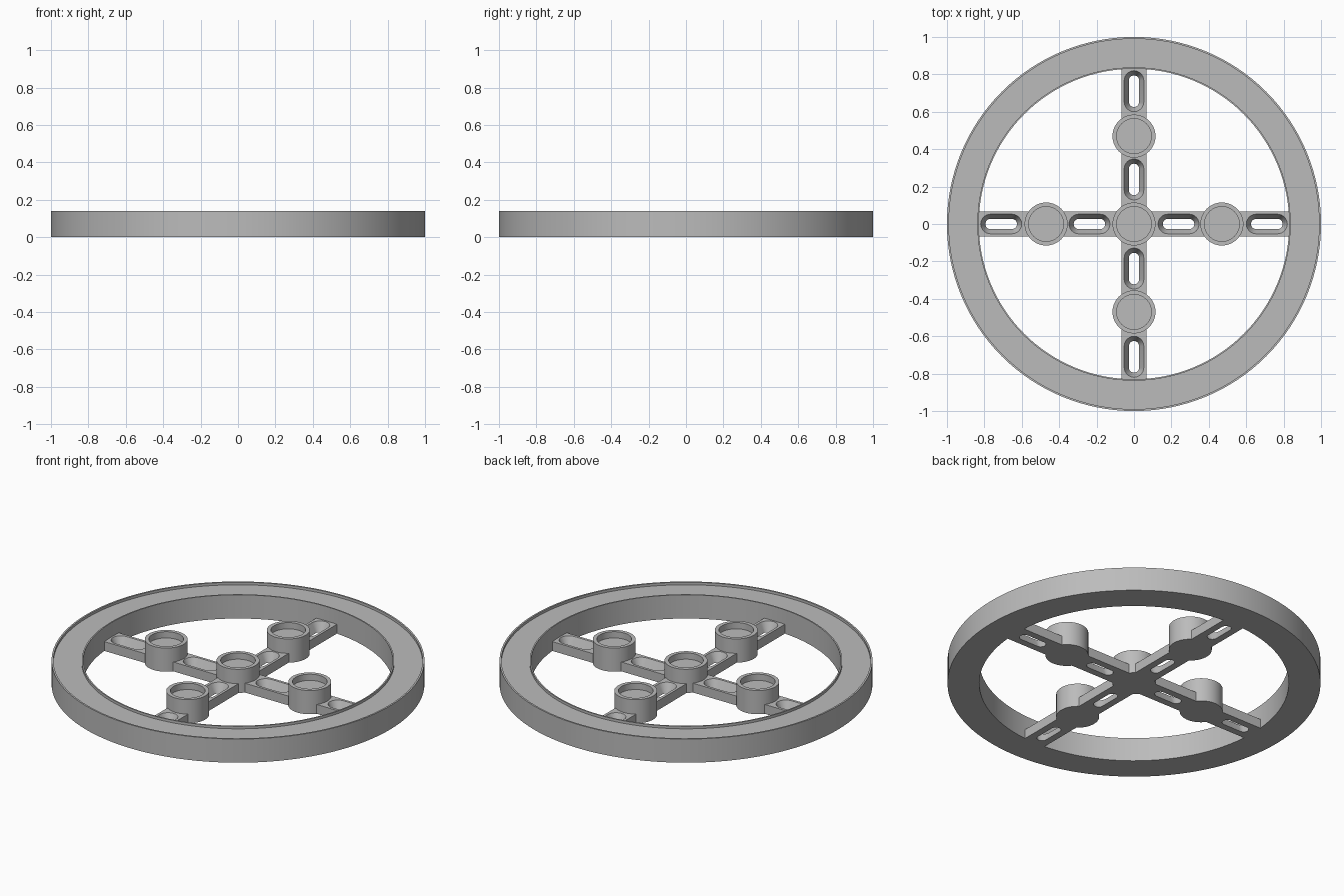
import bpy, bmesh, math
from mathutils import Matrix, Vector

cube = bpy.data.objects.get("Cube")
if cube:
    bpy.data.objects.remove(cube, do_unlink=True)

# Single plain colour
grey = bpy.data.materials.new("plain grey")
grey.use_nodes = True
COLOUR = (0.5, 0.5, 0.5, 1)
grey.diffuse_color = COLOUR
grey.node_tree.nodes["Principled BSDF"].inputs["Base Color"].default_value = COLOUR

HEIGHT = 0.14
BAR_TOP = 0.055
BAR_HALF = 0.068
INNER = 0.83


def finish(bm, name, smooth=True):
    bmesh.ops.recalc_face_normals(bm, faces=bm.faces)
    mesh = bpy.data.meshes.new(name)
    bm.to_mesh(mesh)
    bm.free()
    mesh.materials.append(grey)
    obj = bpy.data.objects.new(name, mesh)
    bpy.context.collection.objects.link(obj)
    if smooth:
        bpy.ops.object.select_all(action='DESELECT')
        obj.select_set(True)
        bpy.context.view_layer.objects.active = obj
        bpy.ops.object.shade_smooth_by_angle(angle=math.radians(30))
    return obj


def lathe(name, profile, steps, closed, centre=(0, 0)):
    """Spin an (r, z) profile about a vertical axis."""
    bm = bmesh.new()
    verts = [bm.verts.new((r, 0, z)) for r, z in profile]
    edges = [bm.edges.new(pair) for pair in zip(verts, verts[1:])]
    if closed:
        edges.append(bm.edges.new((verts[-1], verts[0])))
    bmesh.ops.spin(bm, geom=verts + edges, cent=(0, 0, 0), axis=(0, 0, 1),
                   angle=math.tau, steps=steps)
    bmesh.ops.remove_doubles(bm, verts=bm.verts, dist=1e-4)
    bmesh.ops.translate(bm, verts=bm.verts, vec=(*centre, 0))
    return finish(bm, name)


def stadium(bm, centre, half_length, radius, z, turn):
    """Rounded slot outline, as a loop of vertices."""
    straight = half_length - radius
    loop = []
    for side, start in ((1, -90), (-1, 90)):
        for i in range(13):
            a = math.radians(start + i * 15)
            p = Vector((centre + side * straight + radius * math.cos(a),
                        radius * math.sin(a), z))
            loop.append(bm.verts.new(turn @ p))
    return loop


# Outer ring with a shallow channel between two thin lips
FLOOR = HEIGHT - 0.015
lathe("outer_ring", [(INNER, 0), (1, 0), (1, HEIGHT), (0.99, HEIGHT), (0.99, FLOOR),
                     (INNER + 0.008, FLOOR), (INNER + 0.008, HEIGHT), (INNER, HEIGHT)],
      128, True)

# Cross-shaped spokes
bm = bmesh.new()
reach = INNER + 0.002
outline = []
for k in range(4):
    turn = Matrix.Rotation(k * math.pi / 2, 3, 'Z')
    for x, y in ((reach, -BAR_HALF), (reach, BAR_HALF), (BAR_HALF, BAR_HALF)):
        outline.append(bm.verts.new(turn @ Vector((x, y, 0))))
base = bm.faces.new(outline)
top = bmesh.ops.extrude_face_region(bm, geom=[base])
bmesh.ops.translate(bm, vec=(0, 0, BAR_TOP),
                    verts=[g for g in top["geom"] if isinstance(g, bmesh.types.BMVert)])
spokes = finish(bm, "cross_spokes", smooth=False)

# Tapered slots, wide at the top, cut through every spoke
bm = bmesh.new()
for k in range(4):
    turn = Matrix.Rotation(k * math.pi / 2, 3, 'Z')
    for centre in (0.238, 0.71):
        low = stadium(bm, centre, 0.084, 0.027, -0.001, turn)
        high = stadium(bm, centre, 0.11, 0.053, BAR_TOP + 0.001, turn)
        bm.faces.new(low)
        bm.faces.new(high)
        for i in range(len(low)):
            j = (i + 1) % len(low)
            bm.faces.new((low[i], low[j], high[j], high[i]))
cutter = finish(bm, "slot_cutter", smooth=False)
cutter.hide_render = True
cut = spokes.modifiers.new("slots", 'BOOLEAN')
cut.operation = 'DIFFERENCE'
cut.solver = 'EXACT'
cut.object = cutter
bpy.ops.object.select_all(action='DESELECT')
spokes.select_set(True)
bpy.context.view_layer.objects.active = spokes
bpy.ops.object.modifier_apply(modifier=cut.name)
bpy.data.objects.remove(cutter, do_unlink=True)
bpy.ops.object.shade_smooth_by_angle(angle=math.radians(25))

# Five round cups with recessed tops
CUP = [(0, 0), (0.115, 0), (0.115, HEIGHT), (0.093, HEIGHT),
       (0.093, HEIGHT - 0.037), (0, HEIGHT - 0.037)]
OUT = 0.47
for name, centre in (("centre_cup", (0, 0)), ("left_cup", (OUT, 0)), ("right_cup", (-OUT, 0)),
                     ("back_cup", (0, OUT)), ("front_cup", (0, -OUT))):
    lathe(name, CUP, 64, False, centre)
